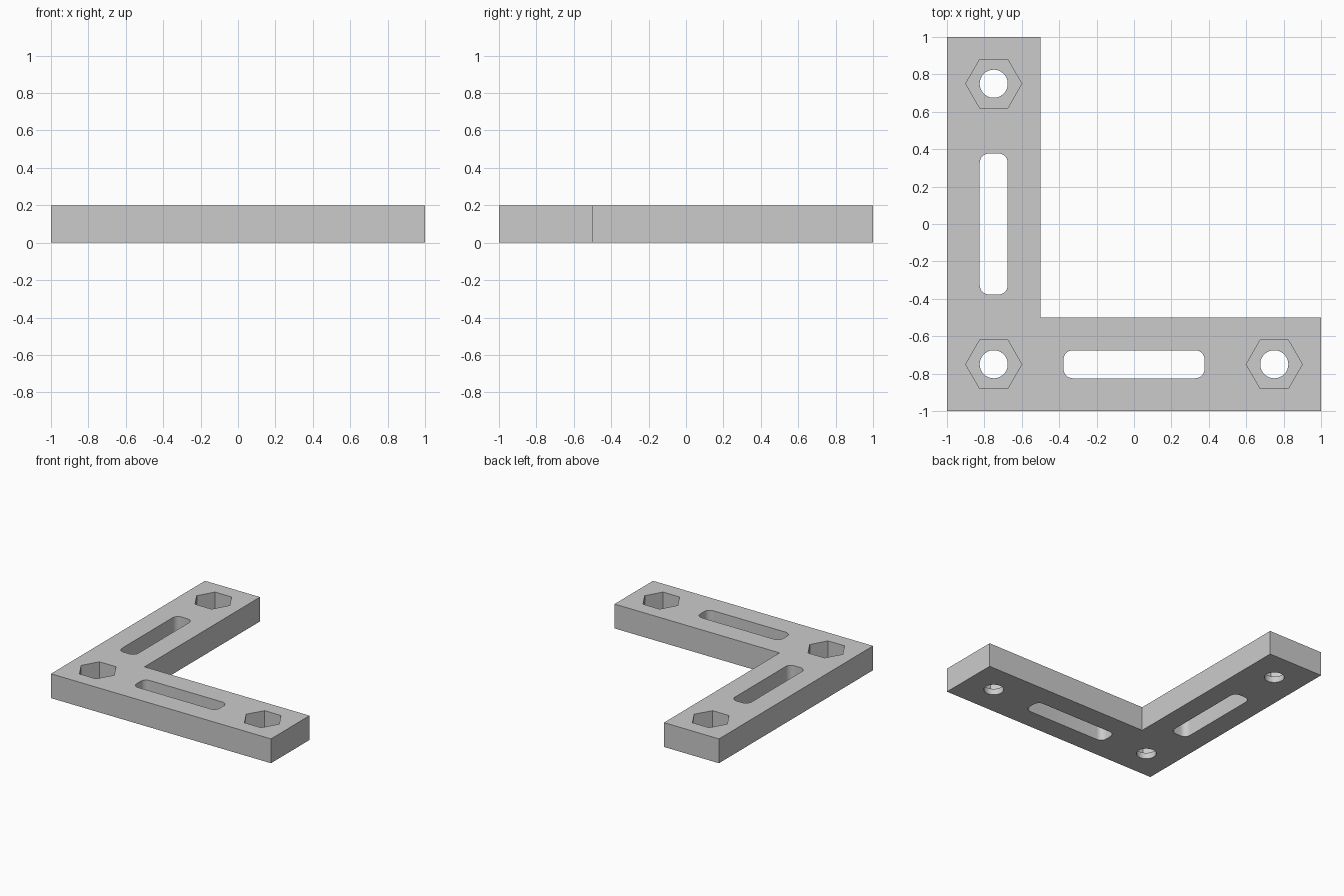
import bpy, bmesh, math

if "Cube" in bpy.data.objects:
    bpy.data.objects.remove(bpy.data.objects["Cube"])

THICK = 0.2      # plate thickness
LIP = 0.05       # material left below each nut pocket


def prism(name, points, z0, z1):
    """Extrude a 2D outline from z0 to z1."""
    bm = bmesh.new()
    face = bm.faces.new([bm.verts.new((x, y, z0)) for x, y in points])
    ext = bmesh.ops.extrude_face_region(bm, geom=[face])
    for v in ext["geom"]:
        if isinstance(v, bmesh.types.BMVert):
            v.co.z = z1
    bmesh.ops.recalc_face_normals(bm, faces=bm.faces)
    mesh = bpy.data.meshes.new(name)
    bm.to_mesh(mesh)
    bm.free()
    obj = bpy.data.objects.new(name, mesh)
    bpy.context.collection.objects.link(obj)
    return obj


def ngon(cx, cy, r, n):
    return [(cx + r * math.cos(2 * math.pi * i / n),
             cy + r * math.sin(2 * math.pi * i / n)) for i in range(n)]


def rounded_rect(cx, cy, hx, hy, r, seg=8):
    pts = []
    for k, (sx, sy) in enumerate([(1, 1), (-1, 1), (-1, -1), (1, -1)]):
        for i in range(seg + 1):
            a = (k + i / seg) * math.pi / 2
            pts.append((cx + sx * (hx - r) + r * math.cos(a),
                        cy + sy * (hy - r) + r * math.sin(a)))
    return pts


# L-shaped plate
bracket = prism("corner_bracket",
                [(-1, -1), (1, -1), (1, -0.5), (-0.5, -0.5), (-0.5, 1), (-1, 1)],
                0, THICK)

# Bolt holes with hexagonal nut pockets from the top
cutters = []
for x, y in [(-0.75, -0.75), (0.75, -0.75), (-0.75, 0.75)]:
    cutters.append(prism("nut_pocket_cutter", ngon(x, y, 0.15, 6), LIP, THICK + 0.1))
    cutters.append(prism("bolt_hole_cutter", ngon(x, y, 0.075, 48), -0.1, LIP + 0.05))

# Adjustment slots, one in each arm
cutters.append(prism("slot_cutter", rounded_rect(0, -0.75, 0.377, 0.075, 0.05), -0.1, THICK + 0.1))
cutters.append(prism("slot_cutter", rounded_rect(-0.75, 0, 0.075, 0.377, 0.05), -0.1, THICK + 0.1))

# Cut everything out of the plate
bpy.context.view_layer.objects.active = bracket
bracket.select_set(True)
for c in cutters:
    c.hide_render = True
    mod = bracket.modifiers.new("cut", 'BOOLEAN')
    mod.operation = 'DIFFERENCE'
    mod.solver = 'EXACT'
    mod.object = c
    bpy.ops.object.modifier_apply(modifier=mod.name)
    bpy.data.objects.remove(c, do_unlink=True)

bpy.ops.object.shade_smooth_by_angle(angle=math.radians(30))
